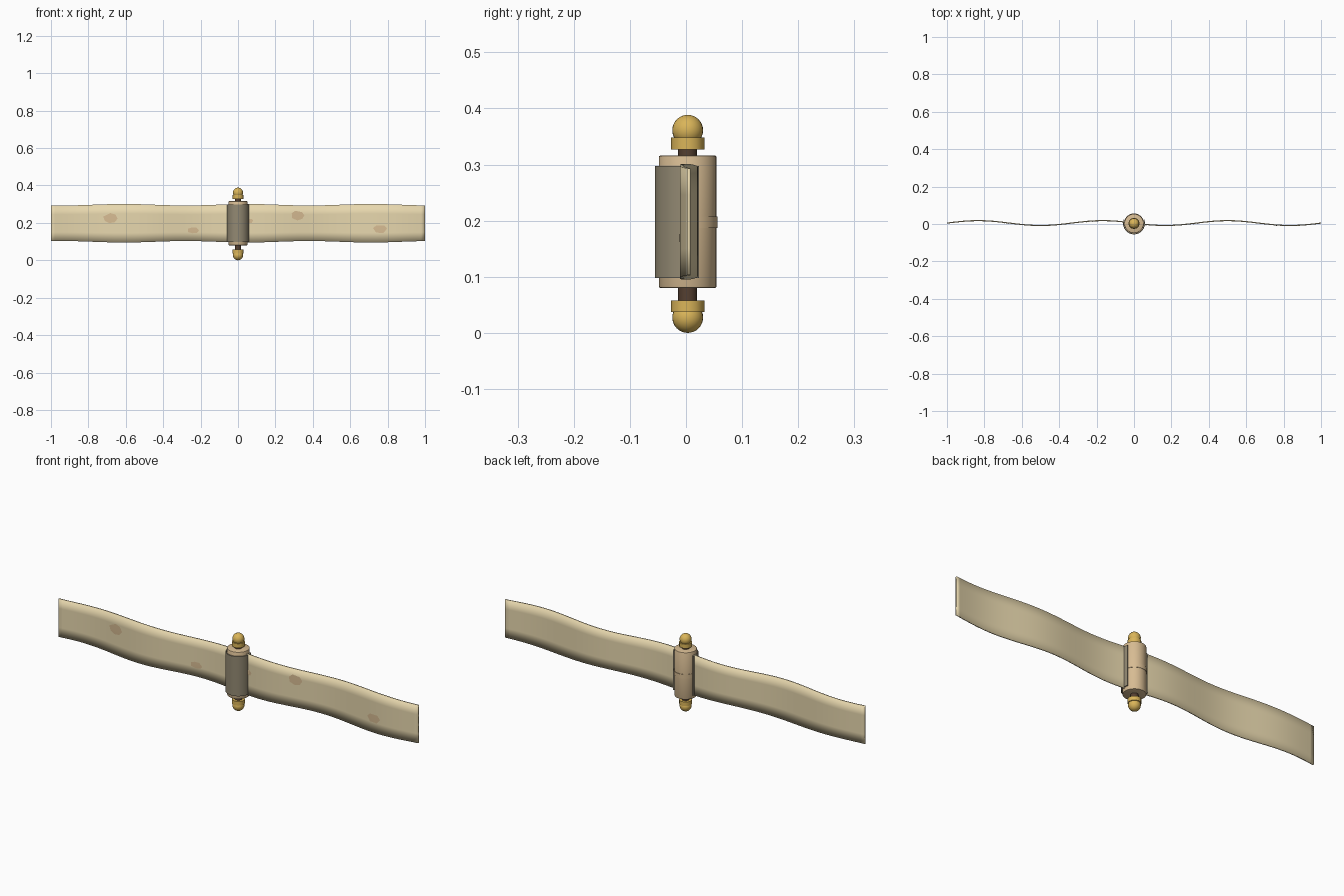
import bpy, bmesh, math, random
from mathutils import Vector

if "Cube" in bpy.data.objects:
    bpy.data.objects.remove(bpy.data.objects["Cube"])

random.seed(4)
CY = 0.003          # spindle axis in y
ZC = 0.198          # sheet centre height


def mat(name, col):
    m = bpy.data.materials.new(name)
    m.diffuse_color = (*col, 1)
    m.use_nodes = True
    m.node_tree.nodes["Principled BSDF"].inputs["Base Color"].default_value = m.diffuse_color
    return m


PARCH = mat("parchment", (0.80, 0.68, 0.42))
TAN = mat("tan_roll", (0.68, 0.50, 0.29))
SHADE = mat("shaded_parchment", (0.29, 0.25, 0.17))
GOLD = mat("gold", (0.70, 0.46, 0.10))
WOOD = mat("dark_wood", (0.09, 0.05, 0.03))


def finish(name, bm, m, angle=35):
    bmesh.ops.recalc_face_normals(bm, faces=bm.faces)
    me = bpy.data.meshes.new(name)
    bm.to_mesh(me)
    bm.free()
    me.materials.append(m)
    ob = bpy.data.objects.new(name, me)
    bpy.context.collection.objects.link(ob)
    bpy.ops.object.select_all(action='DESELECT')
    ob.select_set(True)
    bpy.context.view_layer.objects.active = ob
    if angle is None:
        bpy.ops.object.shade_smooth()
    else:
        bpy.ops.object.shade_smooth_by_angle(angle=math.radians(angle))
    return ob


def cylinder(name, r, z0, z1, m, sides=32, bevel=0):
    bm = bmesh.new()
    bmesh.ops.create_cone(bm, cap_ends=True, segments=sides, radius1=r, radius2=r, depth=z1 - z0)
    bmesh.ops.translate(bm, verts=bm.verts, vec=(0, CY, (z0 + z1) / 2))
    if bevel:
        rim = [e for e in bm.edges if abs(e.verts[0].co.z - e.verts[1].co.z) < 1e-5]
        bmesh.ops.bevel(bm, geom=rim, offset=bevel, segments=2, affect='EDGES', profile=0.5)
    return finish(name, bm, m)


def wave(x):
    return 0.005 - 0.013 * math.sin(3 * math.pi * x)


# Long wavy sheet: grid pushed out to a thin solid, softly shaded over its edges
def sheet():
    nx, nz, t = 96, 4, 0.003
    bm = bmesh.new()
    layers = []
    for s in (-1, 1):
        g = []
        for i in range(nx + 1):
            x = -1 + 2 * i / nx
            h = 0.099 + 0.004 * math.cos(2 * math.pi * (x - 0.05) / 0.66)
            g.append([bm.verts.new((x, wave(x) + s * t, ZC + h * (2 * j / nz - 1))) for j in range(nz + 1)])
        for i in range(nx):
            for j in range(nz):
                bm.faces.new((g[i][j], g[i + 1][j], g[i + 1][j + 1], g[i][j + 1]))
        layers.append(g)
    a, b = layers
    for i in range(nx):
        for j in (0, nz):
            bm.faces.new((a[i][j], a[i + 1][j], b[i + 1][j], b[i][j]))
    for j in range(nz):
        for i in (0, nx):
            bm.faces.new((a[i][j], a[i][j + 1], b[i][j + 1], b[i][j]))
    finish("parchment_sheet", bm, PARCH, None)


# Irregular stain patches lying on the front of the sheet
def patch(name, x, z, w, h, n):
    bm = bmesh.new()
    vs = []
    for k in range(n):
        a = 2 * math.pi * k / n + random.uniform(-0.2, 0.2)
        r = random.uniform(0.9, 1.1)
        px = x + w / 2 * r * math.cos(a)
        vs.append(bm.verts.new((px, wave(px) - 0.0042, z + h / 2 * r * math.sin(a))))
    c = bm.verts.new((x, wave(x) - 0.0045, z))
    for k in range(n):
        bm.faces.new((c, vs[k], vs[(k + 1) % n]))
    ob = finish(name, bm, TAN)
    ob.data.flip_normals() if ob.data.polygons[0].normal.y > 0 else None


# Curled shell wrapping the front of the roll
def shell():
    bm = bmesh.new()
    n, a0, a1 = 28, math.radians(160), math.radians(380)
    rows = []
    for i in range(n + 1):
        a = a0 + (a1 - a0) * i / n
        rows.append([bm.verts.new((r * math.cos(a), CY + r * math.sin(a), z))
                     for r, z in ((0.0535, 0.098), (0.0585, 0.098), (0.0585, 0.297), (0.0535, 0.297))])
    for p, q in zip(rows, rows[1:]):
        for k in range(4):
            bm.faces.new((p[k], p[(k + 1) % 4], q[(k + 1) % 4], q[k]))
    bm.faces.new(rows[0])
    bm.faces.new(rows[-1])
    finish("front_curl", bm, SHADE)


sheet()
for i, p in enumerate([(-0.68, 0.225, 0.08, 0.056, 7), (-0.24, 0.16, 0.06, 0.034, 7),
                       (0.32, 0.24, 0.075, 0.05, 7), (0.76, 0.168, 0.075, 0.05, 6),
                       (0.06, 0.21, 0.045, 0.03, 6)]):
    patch(f"stain_{i + 1}", *p)

# Rolled core with strap, and the rod through it
cylinder("roll_core", 0.0515, 0.08, 0.316, TAN, bevel=0.003)
cylinder("strap", 0.0535, 0.187, 0.207, TAN)
shell()
cylinder("rod", 0.017, 0.03, 0.358, WOOD, 16)

# Matching gold collar and knob at each end
for end, c0, c1, kz in (("top", 0.327, 0.348, 0.361), ("bottom", 0.037, 0.058, 0.0275)):
    cylinder(end + "_collar", 0.03, c0, c1, GOLD, 12)
    bm = bmesh.new()
    bmesh.ops.create_uvsphere(bm, u_segments=24, v_segments=16, radius=0.0275)
    bmesh.ops.translate(bm, verts=bm.verts, vec=(0, CY, kz))
    finish(end + "_knob", bm, GOLD)
